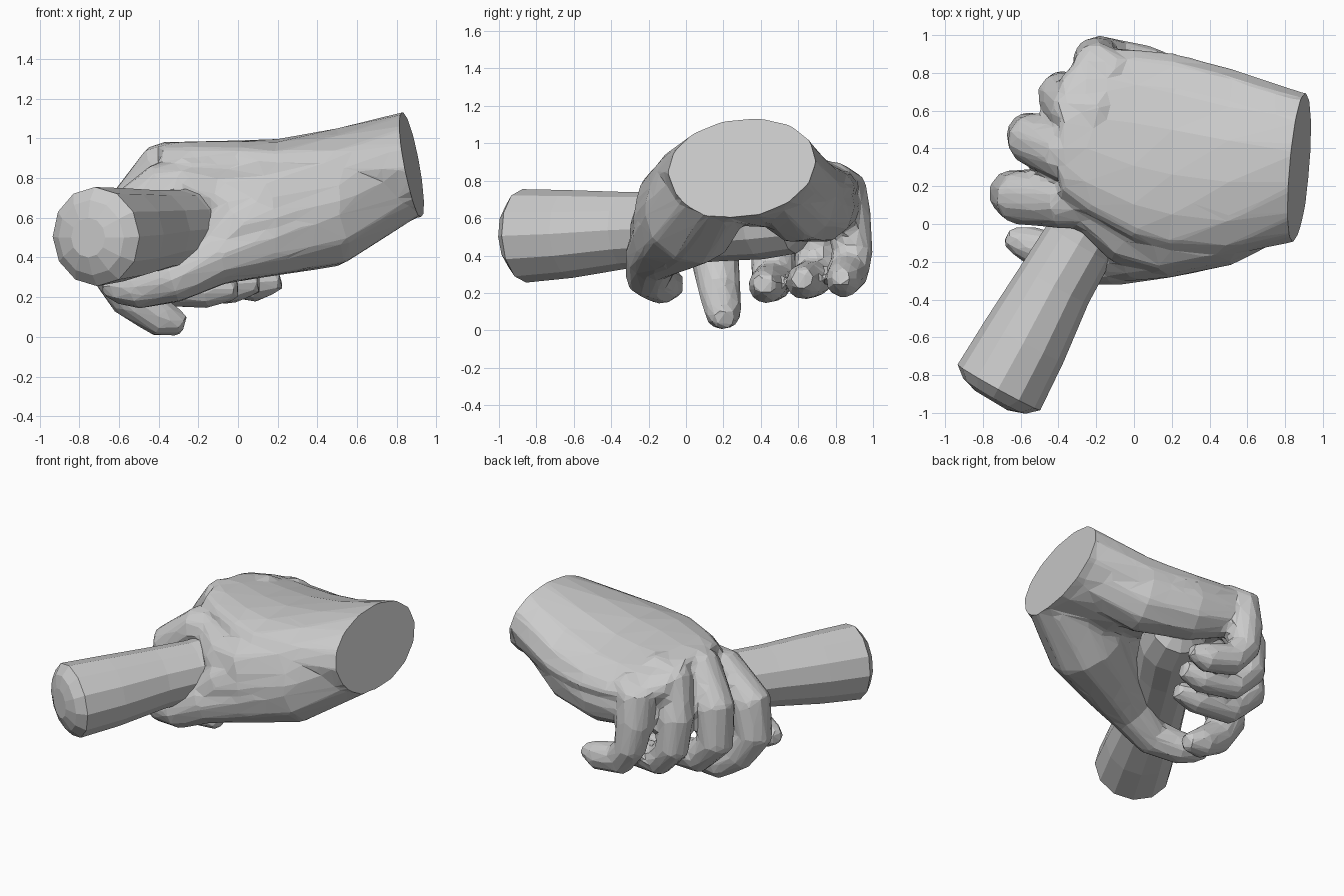
import bpy, bmesh
from math import cos, sin, pi
from mathutils import Vector

if "Cube" in bpy.data.objects:
    bpy.data.objects.remove(bpy.data.objects["Cube"])


def add_rings(bm, rings):
    """Skin a closed tube through equal-sized rings of points."""
    rows = [[bm.verts.new(p) for p in ring] for ring in rings]
    n = len(rows[0])
    for a, b in zip(rows, rows[1:]):
        for i in range(n):
            j = (i + 1) % n
            bm.faces.new((a[i], a[j], b[j], b[i]))
    bm.faces.new(rows[0][::-1])
    bm.faces.new(rows[-1])


def tube(bm, path, sides=10, side_hint=(0, 1, 0)):
    """Round tube along (x, y, z, radius) stations."""
    pts = [Vector(p[:3]) for p in path]
    rings = []
    for k, p in enumerate(path):
        t = (pts[min(k + 1, len(pts) - 1)] - pts[max(k - 1, 0)]).normalized()
        u = Vector(side_hint)
        u = (u - t * u.dot(t)).normalized()
        v = t.cross(u)
        rings.append([pts[k] + p[3] * (u * cos(2 * pi * i / sides) + v * sin(2 * pi * i / sides))
                      for i in range(sides)])
    add_rings(bm, rings)


def finish(bm, name):
    bmesh.ops.recalc_face_normals(bm, faces=bm.faces[:])
    me = bpy.data.meshes.new(name)
    bm.to_mesh(me)
    bm.free()
    ob = bpy.data.objects.new(name, me)
    bpy.context.collection.objects.link(ob)
    return ob


# Gripped handle: narrowing towards the fist, with a blunt domed outer end
bm = bmesh.new()
tube(bm, [(-.755, -.935, .50, .10), (-.74, -.91, .50, .19), (-.715, -.865, .505, .25),
          (-.58, -.62, .515, .235), (-.42, -.32, .535, .205), (-.29, -.10, .545, .195),
          (-.12, .18, .57, .20), (.02, .40, .59, .21), (.10, .58, .60, .19), (.13, .64, .60, .12)],
     sides=12, side_hint=(0, 0, 1))
handle = finish(bm, "handle")

# Palm and wrist: elliptical sections (x, centre y, centre z, half width, half height, tilt)
bm = bmesh.new()
palm = [(1.05, .30, .90, .38, .275, .03), (.88, .305, .87, .395, .275, .03),
        (.50, .33, .80, .50, .25, -.03), (.20, .38, .81, .53, .18, -.05),
        (0, .42, .83, .51, .15, -.06), (-.25, .49, .84, .44, .135, -.06),
        (-.39, .47, .86, .31, .115, -.04)]
add_rings(bm, [[(x, cy + ry * cos(2 * pi * i / 14), cz + rz * sin(2 * pi * i / 14) + tilt * cos(2 * pi * i / 14))
                for i in range(14)] for x, cy, cz, ry, rz, tilt in palm])

# Heel of the hand below the little finger
tube(bm, [(.85, .42, .85, .19), (.42, .60, .68, .22), (.12, .72, .66, .195), (-.12, .80, .67, .14)])
# Thumb and its fleshy base
tube(bm, [(.85, .20, .82, .22), (.42, .02, .59, .26), (.12, -.10, .49, .20),
          (-.12, -.18, .40, .15), (-.33, -.20, .29, .125), (-.50, -.13, .245, .11),
          (-.60, -.09, .25, .09), (-.68, -.07, .255, .045)])
# Web between thumb and index finger
tube(bm, [(.8, .15, .84, .2), (.45, .05, .73, .26), (.12, -.06, .67, .22),
          (-.06, -.03, .68, .18), (-.25, .10, .75, .13)])
tube(bm, [(.8, .15, .82, .2), (.45, .03, .66, .26), (.12, -.09, .58, .21),
          (-.02, -.15, .54, .16), (-.12, -.18, .45, .12)])

# Four curled fingers, knuckle to tip
index = [(-.15, .12, .76, .14), (-.38, .12, .74, .145), (-.61, .14, .56, .145), (-.645, .16, .36, .13),
         (-.54, .18, .20, .115), (-.38, .20, .09, .10), (-.27, .20, .055, .055)]
middle = [(-.15, .36, .86, .13), (-.38, .37, .84, .145), (-.54, .45, .63, .14), (-.56, .47, .40, .125),
          (-.42, .46, .26, .115), (-.15, .43, .24, .1), (.0, .42, .25, .06)]
ring = [(-.15, .58, .86, .13), (-.33, .61, .82, .14), (-.39, .68, .60, .125), (-.38, .70, .40, .115),
        (-.27, .68, .28, .11), (-.03, .63, .26, .10), (.11, .62, .28, .06)]
little = [(-.10, .78, .78, .13), (-.21, .84, .76, .13), (-.20, .87, .58, .125), (-.18, .89, .42, .11),
          (-.09, .87, .31, .11), (.10, .84, .27, .10), (.22, .83, .28, .05)]
for finger in (index, middle, ring, little):
    tube(bm, finger)
hand = finish(bm, "hand")

# Fuse the hand into one skin, then reduce it to low-poly facets
bpy.context.view_layer.objects.active = hand
hand.select_set(True)
m = hand.modifiers.new("fuse", 'REMESH')
m.mode = 'VOXEL'
m.voxel_size = .02
m = hand.modifiers.new("soften", 'SMOOTH')
m.iterations = 8
m.factor = .5
m = hand.modifiers.new("facet", 'DECIMATE')
m.ratio = .045
for name in [m.name for m in hand.modifiers]:
    bpy.ops.object.modifier_apply(modifier=name)

# Flat slanted cut at the wrist
bm = bmesh.new()
bm.from_mesh(hand.data)
cut = bmesh.ops.bisect_plane(bm, geom=bm.verts[:] + bm.edges[:] + bm.faces[:],
                             plane_co=(.875, .3, .87), plane_no=(1, -.1, .2), clear_outer=True)
edges = [e for e in cut["geom_cut"] if isinstance(e, bmesh.types.BMEdge)]
bmesh.ops.contextual_create(bm, geom=edges)
bmesh.ops.recalc_face_normals(bm, faces=bm.faces[:])
bm.to_mesh(hand.data)
bm.free()
for ob in (hand, handle):
    ob.data.polygons.foreach_set("use_smooth", [False] * len(ob.data.polygons))
    ob.data.update()
